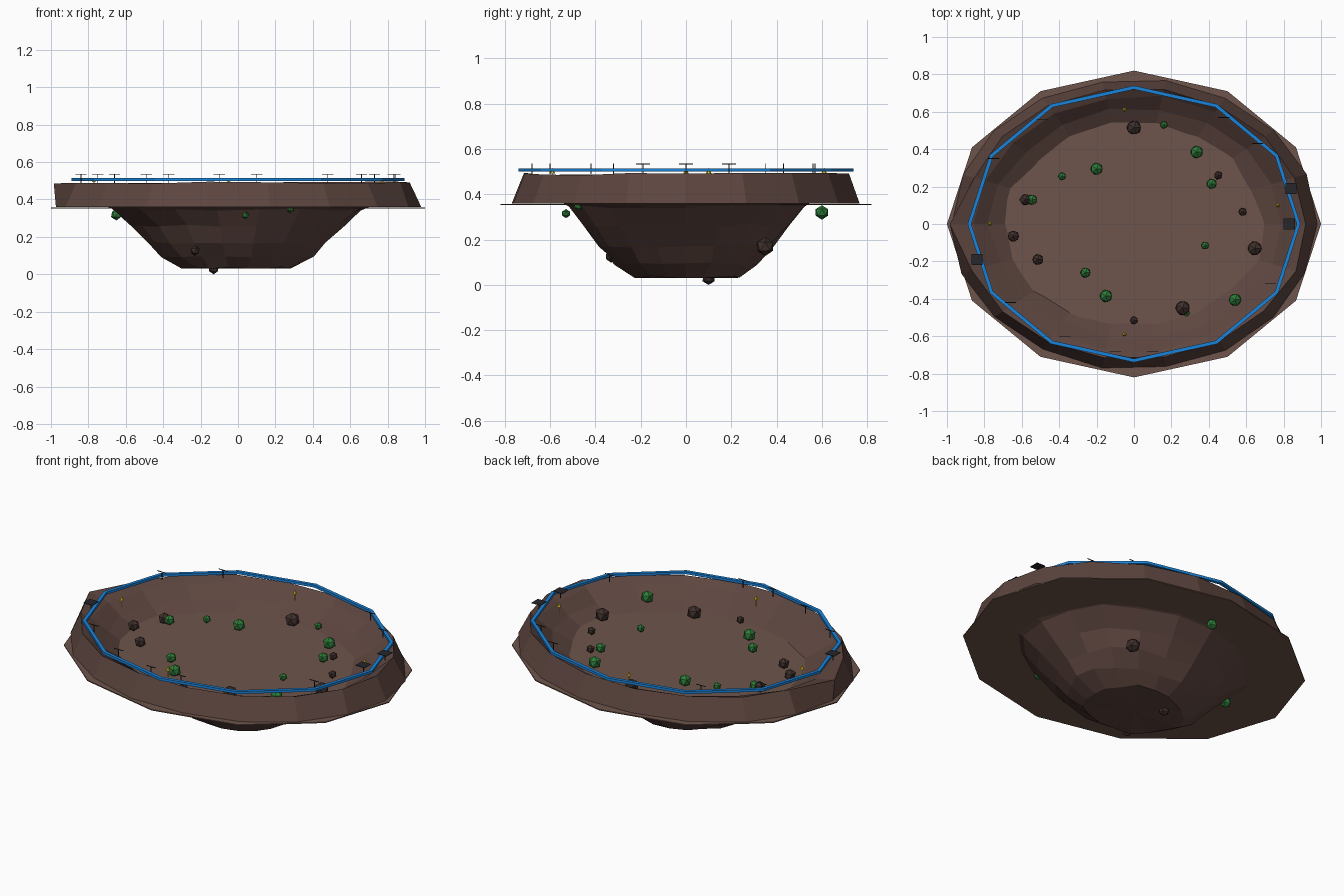
import bpy, bmesh, math, random
from mathutils import Vector

if "Cube" in bpy.data.objects:
    bpy.data.objects.remove(bpy.data.objects["Cube"])

random.seed(4)
YR = 0.82  # everything is squashed into an ellipse along y


def mat(name, rgb):
    m = bpy.data.materials.new(name)
    m.diffuse_color = (*rgb, 1)
    m.use_nodes = True
    m.node_tree.nodes["Principled BSDF"].inputs["Base Color"].default_value = m.diffuse_color
    return m


EARTH = mat("earth", (0.11, 0.06, 0.05))
FLOOR = mat("floor", (0.155, 0.09, 0.07))
STONE = mat("stone", (0.05, 0.03, 0.025))
GREEN = mat("leaf", (0.027, 0.2, 0.04))
BLUE = mat("track_blue", (0.01, 0.23, 0.7))
DARK = mat("dark_metal", (0.02, 0.02, 0.025))
YELLOW = mat("yellow", (0.8, 0.55, 0.02))


def finish(name, bm, material):
    bmesh.ops.recalc_face_normals(bm, faces=bm.faces)
    me = bpy.data.meshes.new(name)
    bm.to_mesh(me)
    bm.free()
    me.materials.append(material)
    ob = bpy.data.objects.new(name, me)
    bpy.context.collection.objects.link(ob)
    return ob


def skin(bm, rings, closed=False):
    """Bridge consecutive rings of vertices with quads."""
    pairs = list(zip(rings, rings[1:])) + ([(rings[-1], rings[0])] if closed else [])
    for a, b in pairs:
        n = len(a)
        for i in range(n):
            j = (i + 1) % n
            bm.faces.new((a[i], a[j], b[j], b[i]))


# crater: rough bowl, crest and outer wall (radius, z)
profile = [(0.29, 0.035), (0.39, 0.095), (0.48, 0.17), (0.56, 0.26), (0.655, 0.345),
           (0.77, 0.40), (0.86, 0.46), (0.915, 0.49), (0.975, 0.36)]
N = 18
bm = bmesh.new()
rings = []
for k, (r, z) in enumerate(profile):
    ring = []
    for i in range(N):
        a = math.tau * i / N
        edge = k >= len(profile) - 2
        s = r + random.uniform(-1, 1) * (0.008 if edge else 0.02)
        if k == len(profile) - 2 and i == N // 2:
            s = 0.985
        h = z + random.uniform(-1, 1) * (0 if k == len(profile) - 1 else 0.006)
        ring.append(bm.verts.new((s * math.cos(a), s * 0.795 * math.sin(a), h)))
    rings.append(ring)
skin(bm, rings)
centre = bm.verts.new((0, 0, 0.03))
for i in range(N):
    bm.faces.new((centre, rings[0][(i + 1) % N], rings[0][i]))
finish("crater_terrain", bm, EARTH)

# flat twelve-sided plate
bm = bmesh.new()
plate = [[bm.verts.new((math.cos(math.tau * i / 12), YR * math.sin(math.tau * i / 12), z))
          for i in range(12)] for z in (0.352, 0.358)]
skin(bm, plate)
for ring in plate:
    bm.faces.new(ring)
finish("ground_plate", bm, FLOOR)

# twelve-sided elevated track
bm = bmesh.new()
section = [(-0.01, 0.5), (0.01, 0.5), (0.01, 0.515), (-0.01, 0.515)]
track = [[bm.verts.new(((0.88 + d) * math.cos(math.tau * i / 12),
                        (0.73 + d) * math.sin(math.tau * i / 12), z))
          for i in range(12)] for d, z in section]
skin(bm, track, closed=True)
finish("ring_track", bm, BLUE)


def blobs(name, items, material, rough):
    """Low-poly balls at (x, y, z, radius)."""
    for x, y, z, r in items:
        bm = bmesh.new()
        bmesh.ops.create_icosphere(bm, subdivisions=1, radius=r)
        for v in bm.verts:
            v.co *= 1 + random.uniform(-rough, rough)
            v.co += Vector((x, y, z))
        finish(name, bm, material)


# bushes
G = 0.385
blobs("bush", [(0.16, 0.53, G, .022), (.335, .385, G, .037), (-.2, .295, G, .036),
               (-.385, .255, G, .023), (.415, .215, G, .03), (-.545, .13, G, .03),
               (.38, -.115, G, .023), (-.26, -.26, G, .03), (-.15, -.385, G, .037),
               (.54, -.405, .42, .037), (.28, -.475, .35, .022)], GREEN, 0)
blobs("slope_bush", [(-.65, 0, .32, .032), (-.05, .6, .32, .032), (.04, -.53, .315, .02)], GREEN, 0)

# boulders
blobs("boulder", [(0, .515, G, .042), (.45, .26, G, .024), (-.58, .13, G, .034),
                  (-.645, -.065, .4, .033), (.58, .065, G, .024), (.645, -.13, .39, .042),
                  (-.515, -.19, G, .032), (.26, -.45, G, .043), (0, -.515, G, .023)], STONE, .05)
blobs("slope_boulder", [(-.23, -.33, .125, .027), (.3, .35, .17, .042),
                        (-.13, .1, .03, .03)], STONE, .05)


def box(bm, size, loc):
    g = bmesh.ops.create_cube(bm, size=1)
    for v in g["verts"]:
        v.co = Vector([c * s for c, s in zip(v.co, size)]) + Vector(loc)


# thin masts with crossbars along the track
for x, y in [(.1, -.68), (-.1, -.68), (.73, -.32), (-.75, .35), (-.49, .56), (.48, .57),
             (.84, .19), (-.84, -.19), (-.37, -.6), (.66, .43), (-.66, -.42), (.83, 0)]:
    bm = bmesh.new()
    box(bm, (.004, .004, .045), (x, y, .512))
    box(bm, (.06, .06 if abs(x) > .8 else .004, .003), (x, y, .534))
    finish("mast", bm, DARK)

# small yellow marker cones
for x, y in [(.77, .1), (-.77, 0), (-.05, .61), (-.05, -.59)]:
    bm = bmesh.new()
    bmesh.ops.create_cone(bm, cap_ends=True, segments=6, radius1=.012, radius2=0, depth=.025)
    box(bm, (.003, .003, .05), (0, 0, -.03))
    bmesh.ops.translate(bm, verts=bm.verts, vec=(x, y, .505))
    finish("marker_cone", bm, YELLOW)

# settle the lowest point exactly on z = 0
low = min(v.co.z for o in bpy.data.objects for v in o.data.vertices)
for o in bpy.data.objects:
    if o.name.startswith("slope_boulder"):
        for v in o.data.vertices:
            v.co.z = max(v.co.z, 0)
